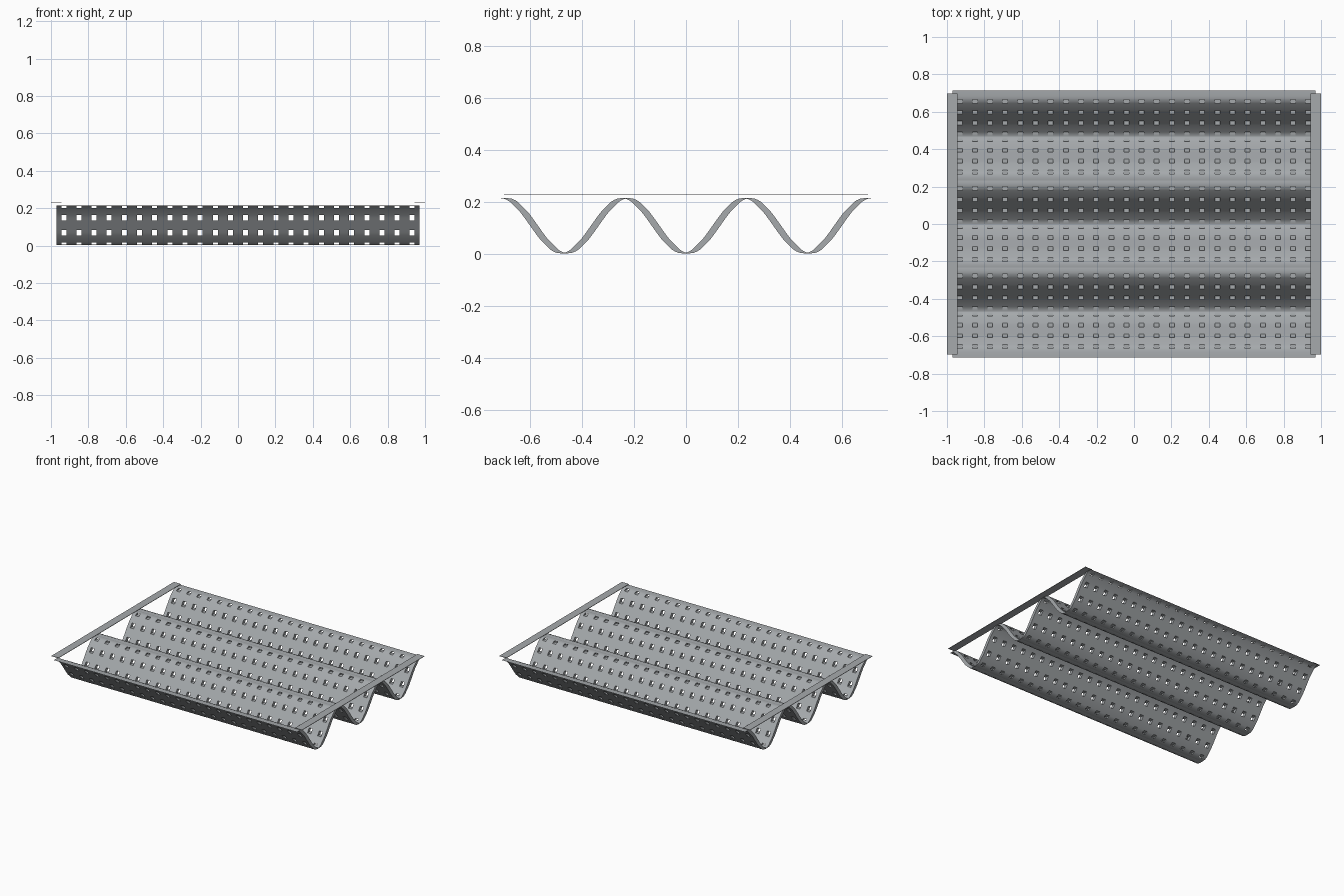
import bpy, bmesh, math
from mathutils import Vector

cube = bpy.data.objects.get("Cube")
if cube:
    bpy.data.objects.remove(cube, do_unlink=True)

PERIOD = 0.4667          # distance between neighbouring troughs
HALF_Y = PERIOD * 1.5    # sheet runs from crest to crest
HALF_X = 0.97
SHIFT = 0.015            # half of the sheet's thickness along y
STEP_X, STEP_Y = 0.081, PERIOD / 8
HOLE_X, HOLE_Y = 0.0135, 0.0105
COLUMNS, ROWS = 24, 24

# One brushed metal grey
steel = bpy.data.materials.new("steel_grey")
steel.use_nodes = True
colour = (0.38, 0.40, 0.415, 1)
steel.diffuse_color = colour
steel.node_tree.nodes["Principled BSDF"].inputs["Base Color"].default_value = colour


def wave(y):
    return 0.109 - 0.106 * math.cos(math.tau * y / PERIOD)


def centres(count, step):
    return [(i - (count - 1) / 2) * step for i in range(count)]


def is_hole(x, y):
    return (any(abs(x - c) < HOLE_X for c in centres(COLUMNS, STEP_X))
            and any(abs(y - c) < HOLE_Y for c in centres(ROWS, STEP_Y)))


def finish(name, bm):
    mesh = bpy.data.meshes.new(name)
    bm.to_mesh(mesh)
    bm.free()
    mesh.materials.append(steel)
    obj = bpy.data.objects.new(name, mesh)
    bpy.context.collection.objects.link(obj)
    return obj


# Grid lines that follow the hole edges, crests and troughs
xs = {-HALF_X, HALF_X}
for c in centres(COLUMNS, STEP_X):
    xs |= {c - HOLE_X, c + HOLE_X}
ys = {-HALF_Y, HALF_Y}
for c in centres(ROWS, STEP_Y):
    ys |= {c - HOLE_Y, c, c + HOLE_Y}
for k in range(-3, 4):
    for d in (-SHIFT, 0, SHIFT):
        ys.add(max(-HALF_Y, min(HALF_Y, k * PERIOD / 2 + d)))
xs = sorted({round(v, 5) for v in xs})
ys = sorted({round(v, 5) for v in ys})
nx, ny = len(xs) - 1, len(ys) - 1

# Perforated corrugated sheet: two wave layers joined by walls
bm = bmesh.new()
layers = {s: [[bm.verts.new((x, y + s * SHIFT, wave(y))) for y in ys] for x in xs]
          for s in (-1, 1)}
solid = [[not is_hole((xs[i] + xs[i + 1]) / 2, (ys[j] + ys[j + 1]) / 2)
          for j in range(ny)] for i in range(nx)]


def add_face(verts, outward):
    face = bm.faces.new(verts)
    face.normal_update()
    if face.normal.dot(Vector(outward)) < 0:
        face.normal_flip()


def filled(i, j):
    return 0 <= i < nx and 0 <= j < ny and solid[i][j]


for i in range(nx):
    for j in range(ny):
        if not solid[i][j]:
            continue
        corners = [(i, j), (i + 1, j), (i + 1, j + 1), (i, j + 1)]
        middle = (ys[j] + ys[j + 1]) / 2
        for s, grid in layers.items():
            rising = math.sin(math.tau * (middle + s * SHIFT) / PERIOD)
            add_face([grid[a][b] for a, b in corners], (0, 0, -s * rising))
        # Walls wherever the sheet meets a hole or its own edge
        for n, (di, dj) in enumerate(((0, -1), (1, 0), (0, 1), (-1, 0))):
            if filled(i + di, j + dj):
                continue
            (a, b), (c, d) = corners[n], corners[(n + 1) % 4]
            slope = dj * (wave(ys[j + 1]) - wave(ys[j]))
            if j + dj in (-1, ny):
                slope = 1
            add_face([layers[-1][a][b], layers[-1][c][d],
                      layers[1][c][d], layers[1][a][b]], (di, 0, slope))
sheet = finish("corrugated_sheet", bm)
bpy.ops.object.select_all(action='DESELECT')
sheet.select_set(True)
bpy.context.view_layer.objects.active = sheet
bpy.ops.object.shade_smooth_by_angle(angle=math.radians(30))

# Flat strips along both ends
for name, side in (("left_rail", 1), ("right_rail", -1)):
    bm = bmesh.new()
    bmesh.ops.create_cube(bm, size=1)
    bmesh.ops.scale(bm, vec=(0.056, 1.396, 0.003), verts=bm.verts)
    bmesh.ops.translate(bm, vec=(side * 0.972, 0, 0.23), verts=bm.verts)
    finish(name, bm)
